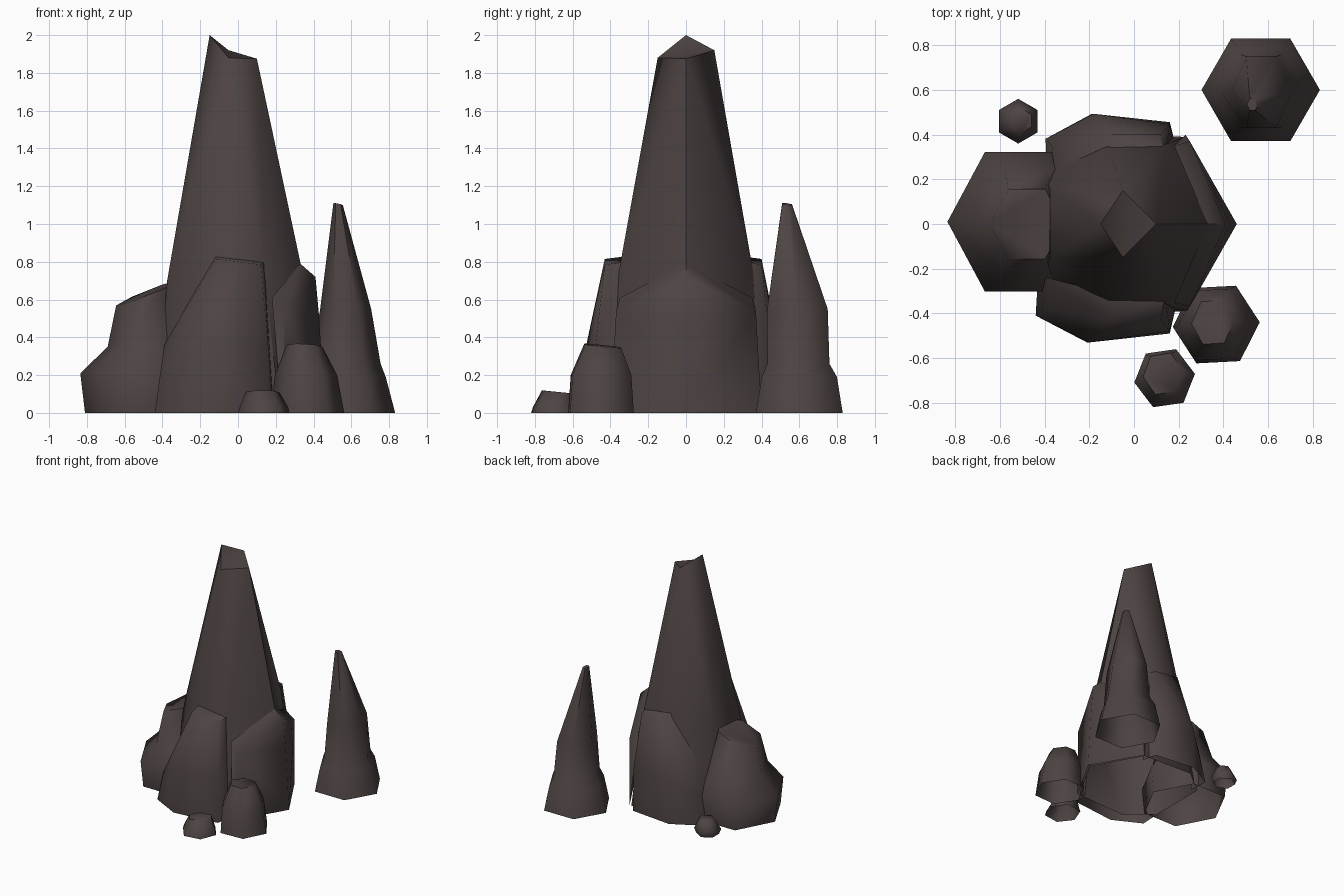
import bpy, bmesh, math
from mathutils import Vector

if "Cube" in bpy.data.objects:
    bpy.data.objects.remove(bpy.data.objects["Cube"])

rock = bpy.data.materials.new("dark brown rock")
rock.diffuse_color = (0.075, 0.058, 0.056, 1)
rock.use_nodes = True
rock.node_tree.nodes["Principled BSDF"].inputs["Base Color"].default_value = rock.diffuse_color


def finish(bm, name, angle, inward=None):
    bmesh.ops.recalc_face_normals(bm, faces=bm.faces[:])
    # the rocks are open shells underneath, and slabs are open towards the spire
    gone = [f for f in bm.faces if all(v.co.z < 0.001 for v in f.verts)
            or (inward and f.normal.dot(Vector(inward)) > .3)]
    bmesh.ops.delete(bm, geom=gone, context='FACES')
    me = bpy.data.meshes.new(name)
    bm.to_mesh(me)
    bm.free()
    me.materials.append(rock)
    ob = bpy.data.objects.new(name, me)
    bpy.context.collection.objects.link(ob)
    bpy.ops.object.select_all(action='DESELECT')
    ob.select_set(True)
    bpy.context.view_layer.objects.active = ob
    bpy.ops.object.shade_smooth_by_angle(angle=math.radians(angle))


def hull(name, pts, angle=30, flip_top=False, inward=None):
    """Convex chunk of rock around a few corner points."""
    bm = bmesh.new()
    for p in pts:
        bm.verts.new(p)
    res = bmesh.ops.convex_hull(bm, input=bm.verts[:])
    extra = {v for v in res["geom_interior"] + res["geom_unused"]
             if isinstance(v, bmesh.types.BMVert)}
    bmesh.ops.delete(bm, geom=list(extra), context='VERTS')
    if flip_top:  # fold the broken tip inwards
        ridge = [e for e in bm.edges
                 if all(v.co.z > 1.8 and abs(v.co.y) < .01 for v in e.verts)]
        bmesh.ops.rotate_edges(bm, edges=ridge, use_ccw=False)
    bmesh.ops.dissolve_limit(bm, angle_limit=0.02, verts=bm.verts[:], edges=bm.edges[:])
    finish(bm, name, angle, inward)


def loft(name, rings, n=6, rot=0, tilt=(0, 0), angle=65):
    """Stacked polygons (cx, cy, z, rx, ry); the top ring may be tilted."""
    bm = bmesh.new()
    loops = []
    for k, (cx, cy, z, rx, ry) in enumerate(rings):
        loop = []
        for i in range(n):
            a = math.radians(rot) + math.tau * i / n
            dx, dy = rx * math.cos(a), ry * math.sin(a)
            dz = dx * tilt[0] + dy * tilt[1] if k == len(rings) - 1 else 0
            loop.append(bm.verts.new((cx + dx, cy + dy, z + dz)))
        loops.append(loop)
    for lo, hi in zip(loops, loops[1:]):
        for i in range(n):
            j = (i + 1) % n
            bm.faces.new((lo[i], lo[j], hi[j], hi[i]))
    bm.faces.new(loops[0][::-1])
    bm.faces.new(loops[-1])
    finish(bm, name, angle)


# central spire: faceted body tapering to a broken diamond tip
body = [(-.15, 0, 2), (.1, 0, 1.875), (-.05, .15, 1.92), (-.05, -.15, 1.88),
        (.34, 0, .75), (.44, 0, 0)]
for s in (-1, 1):
    body += [(-.375, s * .16, .7), (-.12, s * .355, .75), (.14, s * .355, .75),
             (-.43, s * .24, 0), (-.22, s * .41, 0), (.22, s * .39, 0)]
hull("central_spire", body, 55, flip_top=True)

# leaning slabs on the front and back of the spire
for name, sx, sy in (("front_slab", 1, -1), ("back_slab", .9, .93)):
    pts = [(-.44, .41, 0), (-.21, .53, 0), (.16, .49, 0), (.19, .36, 0), (-.43, .24, 0),
           (-.41, .38, .22), (-.20, .53, .35), (.16, .48, .35), (-.39, .24, .36),
           (-.11, .43, .815), (.12, .43, .785), (-.12, .31, .83), (.14, .32, .80)]
    hull(name, [(x * (sx if x < 0 else 1), y * sy, z) for x, y, z in pts], 72,
         inward=(0, -math.copysign(1, sy), 0))

# bevelled slab on the right
slab = [(.46, 0, 0), (.43, 0, .5), (.41, 0, .72), (.33, 0, .79)]
for s in (-1, 1):
    slab += [(.23, s * .40, 0), (.25, s * .37, .54), (.18, s * .35, .61), (.14, s * .34, 0)]
hull("right_slab", slab, 62, inward=(-1, 0, 0))

# big boulder on the left
loft("left_boulder", [(-.50, .01, 0, .31, .34), (-.50, .01, .21, .335, .36),
                      (-.47, .01, .35, .22, .27), (-.48, 0, .635, .165, .18)],
     tilt=(.4, .08))

# separate spire at the back right
loft("side_spire", [(.567, .6, 0, .265, .265), (.567, .6, .19, .215, .23),
                    (.57, .595, .26, .185, .19), (.57, .59, .55, .135, .185),
                    (.53, .535, 1.105, .025, .03)], tilt=(-.2, -.1))

# loose stones around the base
loft("front_right_stone", [(.368, -.45, 0, .195, .195), (.36, -.45, .2, .165, .18),
                           (.352, -.44, .355, .095, .11)], rot=3, tilt=(-.05, -.1))
loft("front_stone", [(.137, -.69, 0, .137, .14), (.137, -.69, .03, .13, .13),
                     (.13, -.67, .11, .09, .1)], rot=8, tilt=(0, -.1))
loft("back_left_stone", [(-.518, .46, 0, .085, .085), (-.518, .46, .04, .1, .1),
                         (-.508, .462, .125, .056, .056)], rot=90)
